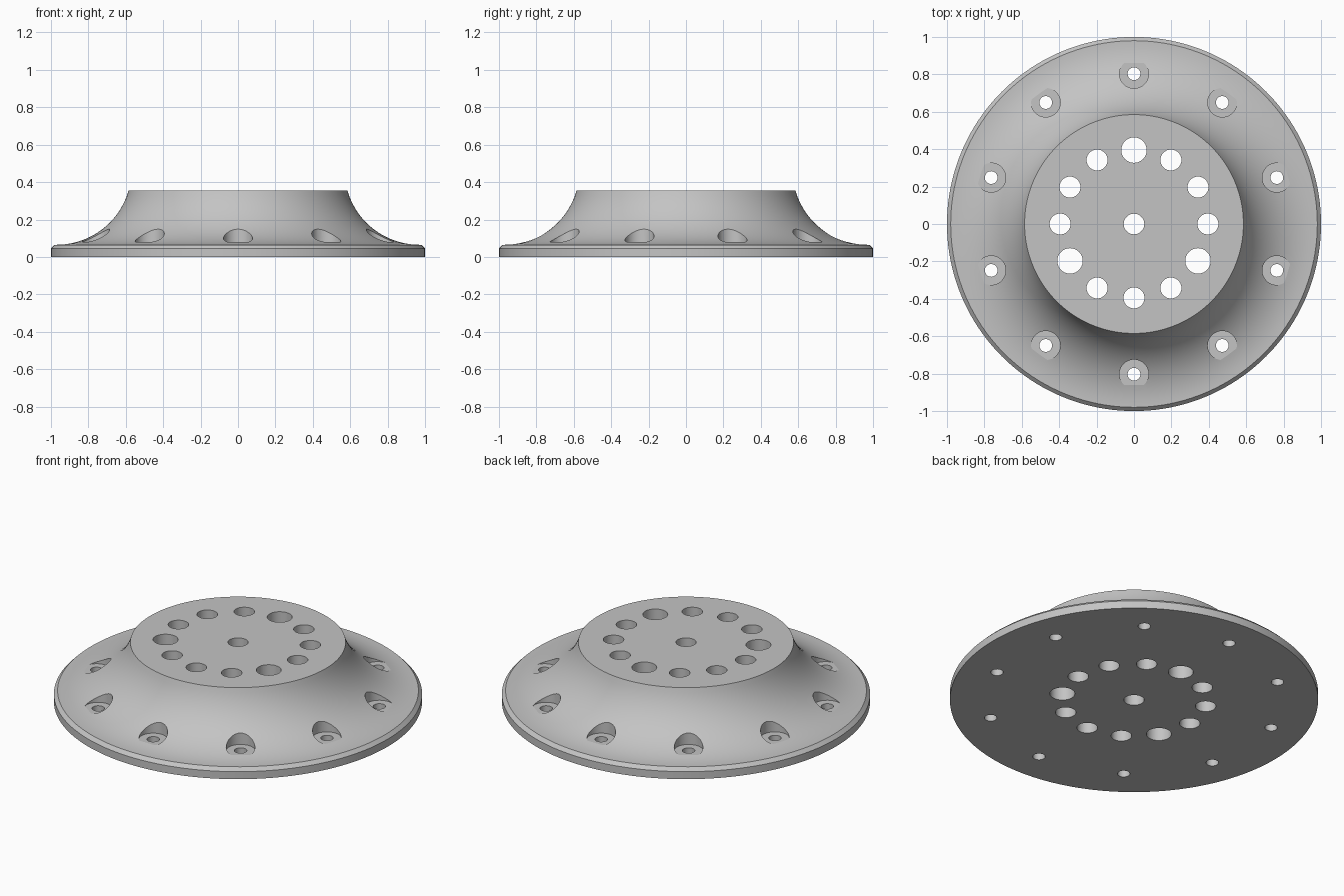
import bpy, bmesh
from math import sin, cos, pi, asin, radians, sqrt

default = bpy.data.objects.get("Cube")
if default:
    bpy.data.objects.remove(default, do_unlink=True)

grey = bpy.data.materials.new("plain grey")
grey.use_nodes = True
colour = (0.55, 0.55, 0.55, 1)
grey.diffuse_color = colour
grey.node_tree.nodes["Principled BSDF"].inputs["Base Color"].default_value = colour


def lathe(bm, profile, segments, cx=0, cy=0):
    """Revolve (radius, height) points into a capped solid."""
    rings = [[bm.verts.new((cx + r * cos(2 * pi * i / segments),
                            cy + r * sin(2 * pi * i / segments), z))
              for i in range(segments)] for r, z in profile]
    for low, high in zip(rings, rings[1:]):
        for i in range(segments):
            j = (i + 1) % segments
            bm.faces.new((low[i], low[j], high[j], high[i]))
    bm.faces.new(rings[0][::-1])
    bm.faces.new(rings[-1])


def finish(bm, name):
    bmesh.ops.recalc_face_normals(bm, faces=bm.faces)
    mesh = bpy.data.meshes.new(name)
    bm.to_mesh(mesh)
    bm.free()
    obj = bpy.data.objects.new(name, mesh)
    bpy.context.collection.objects.link(obj)
    mesh.materials.append(grey)
    return obj


# Flange body: chamfered rim, concave flare, flat top
TOP, RIM, FLARE, HUB = 0.355, 0.065, 0.4, 0.585
drop = RIM + FLARE - TOP
centre_r = HUB + sqrt(FLARE ** 2 - drop ** 2)
sweep = pi / 2 - asin(drop / FLARE)
STEPS = 18
profile = [(1, 0), (1, 0.045), (0.98, RIM)]
for k in range(STEPS + 1):
    a = sweep * k / STEPS
    profile.append((centre_r - FLARE * sin(a), RIM + FLARE * (1 - cos(a))))
bm = bmesh.new()
lathe(bm, profile, 160)
flange = finish(bm, "flange_body")

# Hole cutters: centre hole, ring of twelve, ring of ten counterbored
bm = bmesh.new()
lathe(bm, [(0.055, -0.1), (0.055, 0.5)], 40)
for k in range(12):
    a = pi / 2 + k * pi / 6
    r = 0.068 if k % 4 == 0 else 0.056
    lathe(bm, [(r, -0.1), (r, 0.5)], 40, 0.395 * cos(a), 0.395 * sin(a))
for k in range(10):
    a = pi / 2 + k * pi / 5
    lathe(bm, [(0.034, -0.1), (0.034, 0.08), (0.078, 0.08), (0.078, 0.5)],
          40, 0.803 * cos(a), 0.803 * sin(a))
cutter = finish(bm, "hole_cutter")
cutter.hide_render = True

# Cut the holes and keep the result
cut = flange.modifiers.new("holes", "BOOLEAN")
cut.operation = "DIFFERENCE"
cut.solver = "EXACT"
cut.object = cutter
bpy.ops.object.select_all(action="DESELECT")
bpy.context.view_layer.objects.active = flange
flange.select_set(True)
bpy.ops.object.modifier_apply(modifier=cut.name)
bpy.data.objects.remove(cutter, do_unlink=True)

bpy.ops.object.shade_smooth_by_angle(angle=radians(13))
